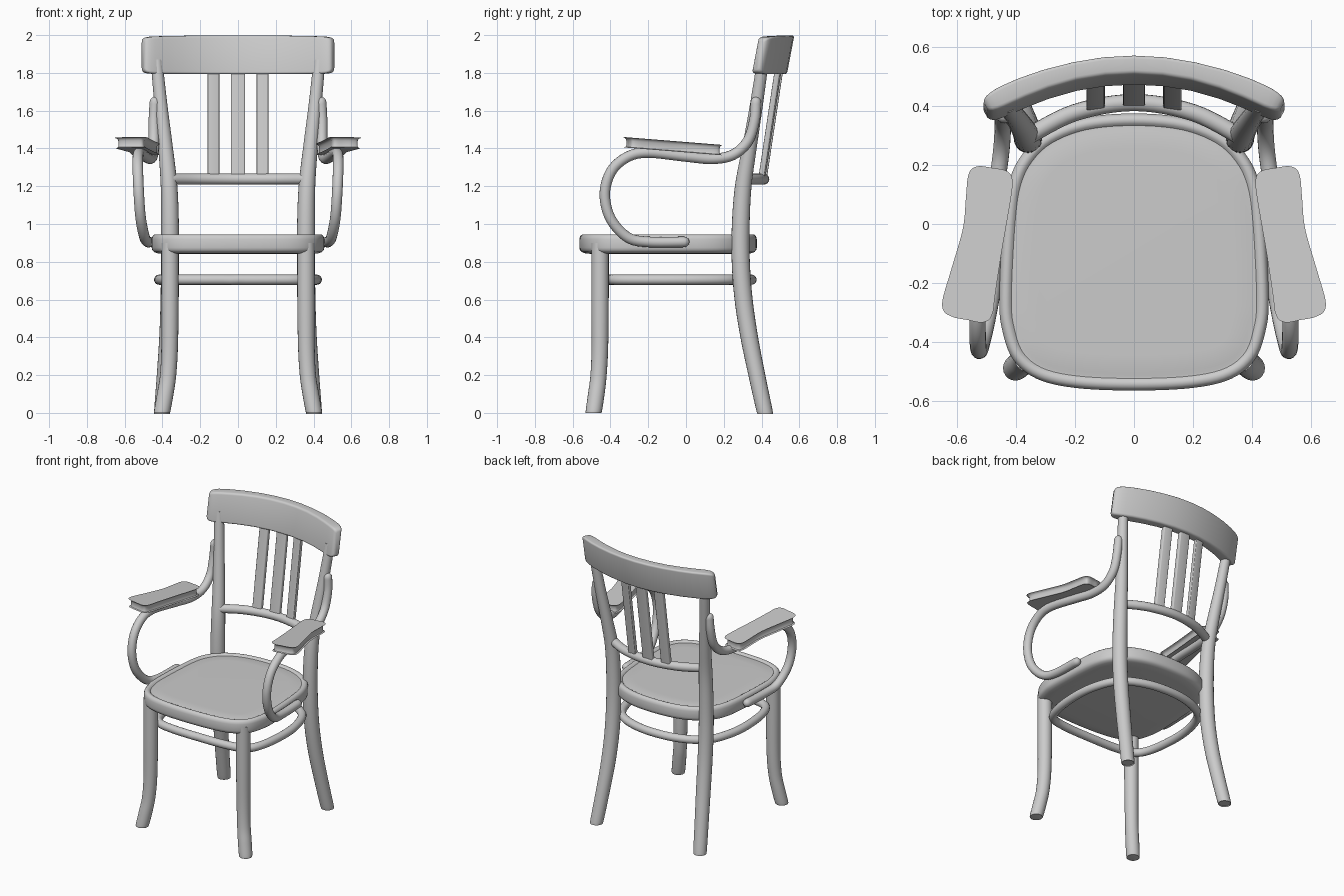
import bpy, bmesh
from math import sin, cos, pi, radians
from mathutils import Vector

if "Cube" in bpy.data.objects:
    bpy.data.objects.remove(bpy.data.objects["Cube"])


def spline(pts, n=6, closed=False):
    """Catmull-Rom resampling of a few control points."""
    p = [Vector(q) for q in pts]
    c = len(p)
    out = []
    for i in range(c if closed else c - 1):
        if closed:
            a, b, d, e = (p[(i + k) % c] for k in (-1, 0, 1, 2))
        else:
            a, b, d, e = p[max(i - 1, 0)], p[i], p[i + 1], p[min(i + 2, c - 1)]
        for s in range(n):
            t = s / n
            out.append(0.5 * (2 * b + (d - a) * t + (2 * a - 5 * b + 4 * d - e) * t * t
                              + (3 * b - a - 3 * d + e) * t ** 3))
    if not closed:
        out.append(p[-1])
    return out


def loft(name, rings, closed=False, mirror=False):
    """Skin a list of equal-sized rings; cap the ends unless closed."""
    bm = bmesh.new()
    vs = [[bm.verts.new(p) for p in r] for r in rings]
    m = len(vs[0])
    for i in range(len(vs) if closed else len(vs) - 1):
        a, b = vs[i], vs[(i + 1) % len(vs)]
        for j in range(m):
            k = (j + 1) % m
            bm.faces.new((a[j], a[k], b[k], b[j]))
    if not closed:
        bm.faces.new(vs[0])
        bm.faces.new(vs[-1])
    bmesh.ops.recalc_face_normals(bm, faces=bm.faces)
    me = bpy.data.meshes.new(name)
    bm.to_mesh(me)
    bm.free()
    ob = bpy.data.objects.new(name, me)
    bpy.context.collection.objects.link(ob)
    bpy.ops.object.select_all(action='DESELECT')
    ob.select_set(True)
    bpy.context.view_layer.objects.active = ob
    bpy.ops.object.shade_smooth_by_angle(angle=radians(40))
    if mirror:
        ob.modifiers.new("Mirror", 'MIRROR')
    return ob


def tube(name, path, r, closed=False, mirror=False, sides=16):
    """Round rod along a path, with domed ends when open."""
    c = len(path)
    rad = [r] * c
    if closed:
        tan = [(path[(i + 1) % c] - path[i - 1]).normalized() for i in range(c)]
    else:
        tan = [(path[min(i + 1, c - 1)] - path[max(i - 1, 0)]).normalized() for i in range(c)]
        t0, t1 = tan[0], tan[-1]
        angs = [radians(a) for a in (30, 55, 78)]
        path = ([path[0] - t0 * r * sin(a) for a in reversed(angs)] + path
                + [path[-1] + t1 * r * sin(a) for a in angs])
        tan = [t0] * 3 + tan + [t1] * 3
        caps = [r * cos(a) for a in angs]
        rad = caps[::-1] + rad + caps
    u = tan[0].orthogonal().normalized()
    rings = []
    for p, t, q in zip(path, tan, rad):
        u = (u - t * u.dot(t)).normalized()
        v = t.cross(u)
        rings.append([p + q * (u * cos(2 * pi * k / sides) + v * sin(2 * pi * k / sides))
                      for k in range(sides)])
    return loft(name, rings, closed, mirror)


def leg(name, pts):
    """Tapered leg from (x, y, z, radius) points, with level rings."""
    rings = [[(p[0] + p[3] * cos(2 * pi * k / 20), p[1] + p[3] * sin(2 * pi * k / 20), p[2])
              for k in range(20)] for p in spline(pts)]
    return loft(name, rings, mirror=True)


def offset(pts, d):
    """Move a counter-clockwise outline inward by d."""
    out = []
    for i, p in enumerate(pts):
        t = (pts[(i + 1) % len(pts)] - pts[i - 1]).normalized()
        out.append(p + d * Vector((-t.y, t.x)))
    return out


def rrect(a, b, r, seg=4):
    """Rounded rectangle with half sizes a, b."""
    out = []
    for q, (sx, sy) in enumerate(((1, 1), (-1, 1), (-1, -1), (1, -1))):
        for s in range(seg + 1):
            t = (q + s / seg) * pi / 2
            out.append((sx * (a - r) + r * cos(t), sy * (b - r) + r * sin(t)))
    return out


def symmetric(half):
    """Close a right-hand half outline (front centre to back centre)."""
    return half + [(-p[0],) + tuple(p[1:]) for p in half[-2:0:-1]]


# Seat with a raised rim, shallow groove and slightly bulging underside
outline = spline(symmetric([(0, -.565), (.2, -.556), (.33, -.525), (.41, -.46), (.447, -.36),
                            (.457, -.25), (.445, 0), (.425, .14), (.38, .235), (.30, .31),
                            (.17, .36), (0, .375)]), 5, True)
profile = [(.08, .84), (.03, .845), (.012, .852), (.003, .862), (0, .875), (0, .92), (.004, .934),
           (.013, .943), (.025, .945), (.034, .941), (.041, .934), (.048, .934), (.06, .937), (.12, .938)]
loft("seat", [[(p.x, p.y, z) for p in offset(outline, d)] for d, z in profile])

# Legs; the rear ones continue up as back posts
leg("front_leg", [(.402, -.49, 0, .038), (.401, -.488, .01, .043), (.385, -.475, .1, .044),
                  (.37, -.463, .2, .043), (.362, -.456, .35, .044), (.36, -.455, .6, .046),
                  (.36, -.455, .9, .046)])
leg("rear_leg_and_post", [(.402, .418, 0, .038), (.401, .416, .01, .043), (.385, .375, .2, .045),
                          (.37, .335, .4, .047), (.362, .305, .6, .048), (.36, .29, .8, .048),
                          (.36, .29, 1.0, .047), (.365, .303, 1.2, .044), (.383, .335, 1.4, .039),
                          (.405, .368, 1.6, .035), (.425, .398, 1.8, .032), (.43, .408, 1.87, .03)])

# Bent stretcher hoop between the legs
hoop = symmetric([(0, -.43, .705), (.2, -.425, .705), (.335, -.395, .705), (.395, -.29, .705),
                  (.417, -.1, .705), (.405, .06, .705), (.355, .205, .705), (.27, .285, .705),
                  (.14, .333, .705), (0, .347, .705)])
tube("stretcher_hoop", spline(hoop, 5, True), .027, closed=True)

# Curved top rail, leaning back, with rounded ends
K = .54
xs = [0, .1, .2, .3, .38, .43, .455, .475, .489, .498, .503]
hs = [1, 1, 1, 1, 1, 1, .995, .975, .94, .88, .78]
ts = [1, 1, 1, 1.05, 1.1, 1.1, 1.08, 1.0, .88, .7, .45]
stations = [(-x, h, t) for x, h, t in zip(xs, hs, ts)][:0:-1] + list(zip(xs, hs, ts))
rings = []
for x, h, t in stations:
    n = Vector((2 * K * x, 1, 0)).normalized()
    half = (.103 - .02 * x * x) * h
    ring = []
    for a, b in rrect(.032 * t, half, .013):
        c = Vector((x, .522 - K * x * x + .19 * b, 1.896 - .01 * x * x + b))
        ring.append(c + n * a)
    rings.append(ring)
loft("top_rail", rings)

# Lower back rail and three slats
tube("lower_back_rail", spline([(-.355, .30, 1.238), (-.2, .378, 1.238), (0, .412, 1.238),
                                (.2, .378, 1.238), (.355, .30, 1.238)]), .029)
for name, x, w in (("left_slat", -.13, .031), ("middle_slat", 0, .038), ("right_slat", .13, .031)):
    loft(name, [[(x + a, y - .7 * x * x - 1.1 * x * a + b, z) for a, b in rrect(w, .015, .006, 3)]
                for y, z in ((.412, 1.235), (.502, 1.83))])

# Bent arm rod: from post, under the armrest, looping round to the seat side
tube("arm_rod", spline([(.44, .37, 1.645), (.445, .363, 1.55), (.445, .328, 1.44), (.45, .25, 1.367),
                        (.465, .14, 1.345), (.49, 0, 1.357), (.52, -.2, 1.378), (.53, -.31, 1.355),
                        (.53, -.395, 1.28), (.525, -.43, 1.16), (.515, -.40, 1.03),
                        (.495, -.31, .93), (.478, -.2, .905), (.47, -.01, .905)]), .028, mirror=True)

# Flared armrest pads
pad = spline([(.43, .145), (.437, .08), (.468, -.1), (.489, -.24), (.497, -.298), (.515, -.316),
              (.56, -.308), (.612, -.297), (.633, -.27), (.603, -.16), (.563, -.02), (.552, .09),
              (.545, .16), (.527, .178), (.48, .172), (.443, .165)], 5, True)
pad = [p for p in reversed(pad)]
loft("armrest", [[(p.x, p.y, 1.406 - .08 * p.y + z) for p in offset(pad, d)]
                 for d, z in ((.014, -.027), (.004, -.023), (0, -.014), (0, .01),
                              (.003, .019), (.009, .025), (.018, .028))], mirror=True)
